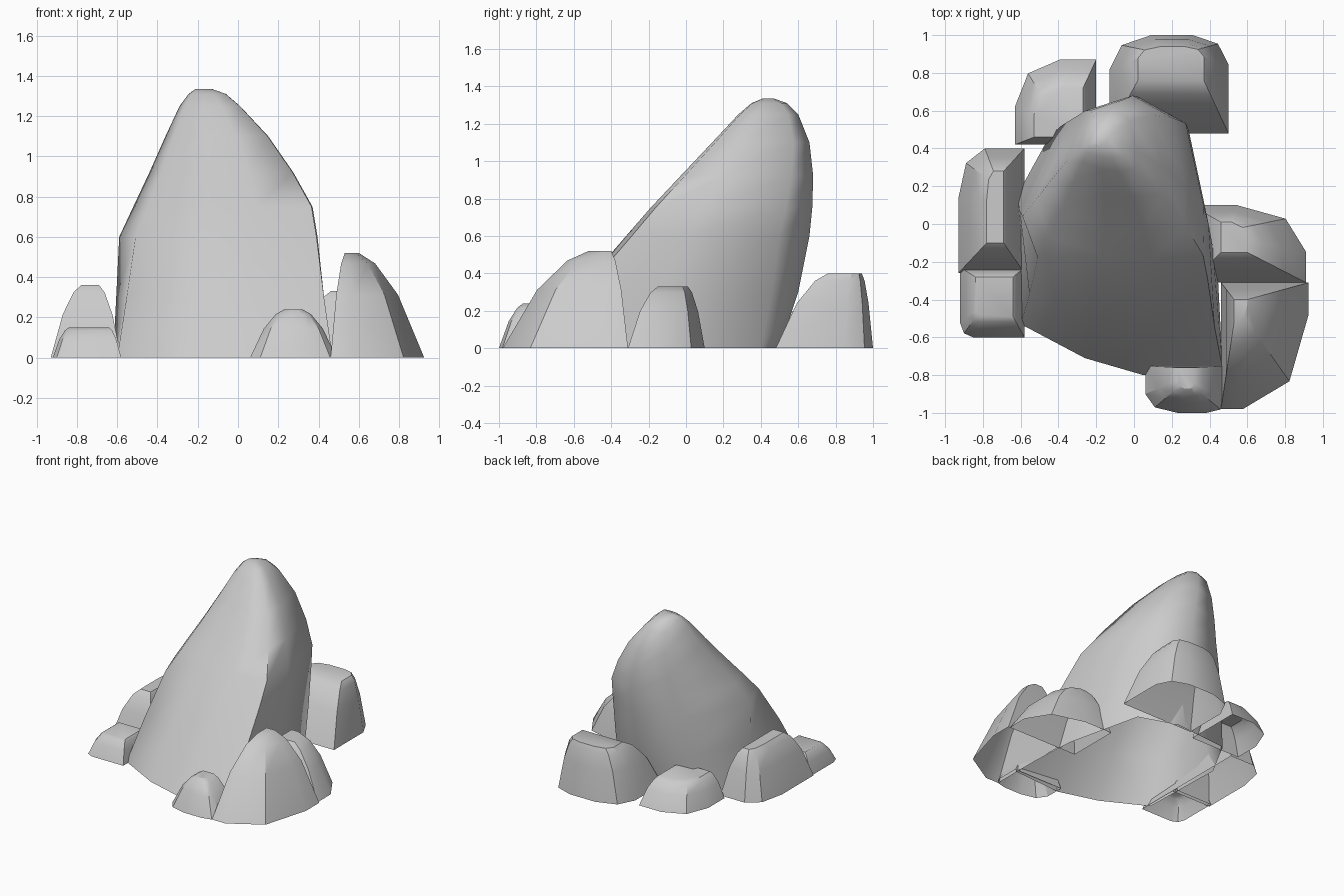
import bpy, bmesh, math

if "Cube" in bpy.data.objects:
    bpy.data.objects.remove(bpy.data.objects["Cube"])


def fit(points, box, z):
    """Place points given in a unit square into the box (x0, x1, y0, y1) at height z."""
    x0, x1, y0, y1 = box
    return [(x0 + u * (x1 - x0), y0 + v * (y1 - y0), z) for u, v in points]


def loft(name, rings, angle):
    """Skin a stack of equal-length rings, cap the top, leave the underside open."""
    bm = bmesh.new()
    loops = [[bm.verts.new(p) for p in ring] for ring in rings]
    for low, high in zip(loops, loops[1:]):
        for i in range(len(low)):
            j = (i + 1) % len(low)
            bm.faces.new((low[i], low[j], high[j], high[i]))
    bm.faces.new(loops[-1])
    bmesh.ops.recalc_face_normals(bm, faces=bm.faces)
    mesh = bpy.data.meshes.new(name)
    bm.to_mesh(mesh)
    bm.free()
    obj = bpy.data.objects.new(name, mesh)
    bpy.context.collection.objects.link(obj)
    bpy.ops.object.select_all(action='DESELECT')
    obj.select_set(True)
    bpy.context.view_layer.objects.active = obj
    bpy.ops.object.shade_smooth_by_angle(angle=math.radians(angle))


def footprint(radii):
    """Unit square, with an arc at each corner (sw, se, ne, nw) that has a radius."""
    points = []
    for k, key in enumerate(("sw", "se", "ne", "nw")):
        u, v = int(k in (1, 2)), int(k > 1)
        r = radii.get(key, 0)
        if r == 0:
            points.append((u, v))
            continue
        cu, cv = (1 - r if u else r), (1 - r if v else r)
        for step in range(3):
            a = math.pi + (k + step / 2) * math.pi / 2
            points.append((cu + r * math.cos(a), cv + r * math.sin(a)))
    return points


def rock(name, base, top, height, **radii):
    """Domed rock: steep sides, then shoulders rounding over to a small top."""
    shape = footprint(radii)
    rings = []
    for t, h in ((0, 0), (.4, .6), (.75, .9), (1, 1)):
        box = [a + (b - a) * t for a, b in zip(base, top)]
        rings.append(fit(shape, box, h * height))
    loft(name, rings, 30)


def normalise(points):
    """Scale a polygon to the unit square."""
    xs, ys = zip(*points)
    return [((x - min(xs)) / (max(xs) - min(xs)), (y - min(ys)) / (max(ys) - min(ys)))
            for x, y in points]


# Main leaning boulder: ground outline blends to the waist outline, in leaning boxes
ground = normalise([(-.60, -.53), (-.26, -.71), (.05, -.80), (.47, -.77), (.44, -.20),
                    (.30, .40), (0, .50), (-.45, .46), (-.62, .15)])
waist = normalise([(-.51, -.18), (-.20, -.29), (.08, -.32), (.38, -.29), (.385, 0),
                   (.28, .50), (0, .66), (-.34, .55), (-.59, .04)])
levels = [(0, -.62, .47, -.80, .50), (.30, -.605, .43, -.58, .60),
          (.60, -.59, .395, -.32, .66), (.75, -.52, .37, -.19, .675),
          (.92, -.44, .275, -.03, .68), (1.10, -.36, .15, .14, .66),
          (1.25, -.29, .01, .28, .60), (1.31, -.245, -.06, .35, .54),
          (1.335, -.21, -.13, .41, .47)]
rings = []
for z, *box in levels:
    t = min(z / .6, 1)
    outline = [(a + (c - a) * t, b + (d - b) * t) for (a, b), (c, d) in zip(ground, waist)]
    rings.append(fit(outline, box, z))
loft("main_boulder", rings, 62)

# Small rocks around the base: base box, top box, height, rounded corners
rock("back_rock", (-.13, .50, .48, 1.0), (.02, .37, .76, .94), .40, nw=.35, ne=.3)
rock("back_left_rock", (-.63, -.20, .42, .87), (-.53, -.27, .46, .72), .20, nw=.55)
rock("left_rock", (-.93, -.58, -.26, .40), (-.78, -.69, -.10, .28), .36, nw=.4)
rock("front_left_rock", (-.92, -.58, -.60, -.23), (-.84, -.64, -.49, -.28), .15, sw=.2)
rock("front_rock", (.06, .49, -1.0, -.75), (.23, .32, -.87, -.76), .24, sw=.4, se=.25)
rock("right_front_rock", (.46, .925, -.98, -.31), (.53, .60, -.52, -.40), .52, se=.75)
rock("right_rock", (.30, .91, -.31, .10), (.46, .60, -.15, .01), .33, ne=.6)
